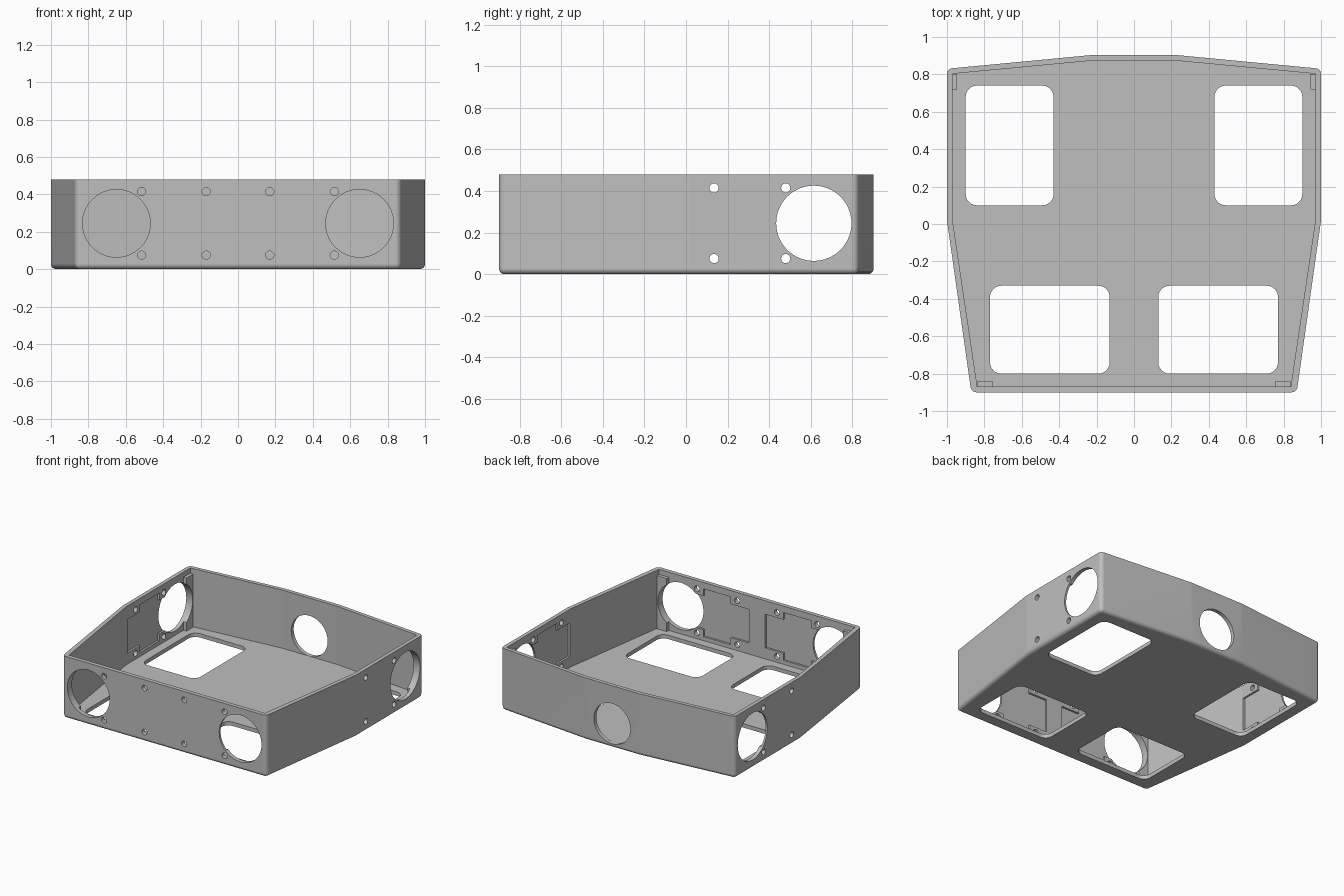
import bpy, bmesh
from mathutils import Vector, Matrix

cube = bpy.data.objects.get("Cube")
if cube:
    bpy.data.objects.remove(cube)

HEIGHT, FLOOR = 0.48, 0.03

grey = bpy.data.materials.new("light grey plastic")
grey.use_nodes = True
colour = (0.52, 0.52, 0.52, 1)
grey.diffuse_color = colour
grey.node_tree.nodes["Principled BSDF"].inputs["Base Color"].default_value = colour


def to_object(bm, name):
    bmesh.ops.recalc_face_normals(bm, faces=bm.faces)
    mesh = bpy.data.meshes.new(name)
    bm.to_mesh(mesh)
    bm.free()
    mesh.materials.append(grey)
    obj = bpy.data.objects.new(name, mesh)
    bpy.context.collection.objects.link(obj)
    return obj


def prism(name, half, z0, z1, radius=0.0):
    """Mirrored outline pulled up; radius rounds the corners and the base."""
    bm = bmesh.new()
    points = half + [(-x, y) for x, y in reversed(half)]
    base = bm.faces.new([bm.verts.new((x, y, z0)) for x, y in points])
    top = bmesh.ops.extrude_face_region(bm, geom=[base])["geom"]
    for v in top:
        if isinstance(v, bmesh.types.BMVert):
            v.co.z = z1
    bmesh.ops.recalc_face_normals(bm, faces=bm.faces)
    if radius:
        edges = []
        for e in bm.edges:
            a, b = (v.co for v in e.verts)
            upright = abs(a.z - b.z) > 0.1
            if (upright and e.calc_face_angle() > 0.5) or (a.z == z0 and b.z == z0):
                edges.append(e)
        bmesh.ops.bevel(bm, geom=edges, offset=radius, segments=5,
                        profile=0.5, affect='EDGES')
    return to_object(bm, name)


def box(name, a, b, radius=0.0):
    """Box between two corners, with optional rounded upright edges."""
    a, b = Vector(a), Vector(b)
    size = Vector(abs(d) for d in b - a)
    bm = bmesh.new()
    bmesh.ops.create_cube(bm, size=1, matrix=Matrix.Translation((a + b) / 2)
                          @ Matrix.Diagonal(size).to_4x4())
    if radius:
        upright = [e for e in bm.edges
                   if abs(e.verts[0].co.z - e.verts[1].co.z) > 0.01]
        bmesh.ops.bevel(bm, geom=upright, offset=radius, segments=6,
                        profile=0.5, affect='EDGES')
    return to_object(bm, name)


def rod(name, centre, axis, radius, length, sides=48):
    bm = bmesh.new()
    turn = Vector(axis).to_track_quat('Z', 'Y').to_matrix().to_4x4()
    bmesh.ops.create_cone(bm, cap_ends=True, segments=sides, radius1=radius,
                          radius2=radius, depth=length,
                          matrix=Matrix.Translation(centre) @ turn)
    return to_object(bm, name)


def combine(target, tool, operation='DIFFERENCE'):
    tool.hide_render = True
    mod = target.modifiers.new("combine", 'BOOLEAN')
    mod.operation, mod.solver, mod.object = operation, 'EXACT', tool
    bpy.context.view_layer.objects.active = target
    bpy.ops.object.modifier_apply(modifier=mod.name)
    bpy.data.objects.remove(tool)


# Open tray: rounded outer shell with the inside hollowed out
tray = prism("tray", [(0.87, -0.9), (1, 0.02), (1, 0.83), (0.23, 0.903)],
             0, HEIGHT, 0.028)
combine(tray, prism("hollow", [(0.838, -0.868), (0.97, 0.02), (0.97, 0.803),
                               (0.23, 0.873)], FLOOR, HEIGHT + 0.2))

# Rounded floor windows
for s in (-1, 1):
    combine(tray, box("back_window", (s * 0.43, 0.10, -0.1),
                      (s * 0.90, 0.74, 0.1), 0.06))
    combine(tray, box("front_window", (s * 0.13, -0.80, -0.1),
                      (s * 0.77, -0.33, 0.1), 0.06))

# Wall mounts: origin on the inner wall, direction along it, outward direction
mounts = []
for s in (-1, 1):
    mounts.append((Vector((s * 0.65, -0.868, 0.245)), Vector((-s, 0, 0)), Vector((0, -1, 0))))
    mounts.append((Vector((s * 0.97, 0.615, 0.245)), Vector((0, -1, 0)), Vector((s, 0, 0))))
up = Vector((0, 0, 1))

for origin, along, out in mounts:
    def at(u, n, z):
        return origin + along * u + out * n + up * z

    # Upright stop beside the opening
    combine(tray, box("stop_block", at(-0.187, -0.025, -0.225),
                      at(-0.105, 0.015, 0.195)), 'UNION')
    # Stepped shallow pocket, leaving bosses around the screw holes
    combine(tray, box("pocket", at(-0.105, -0.02, -0.13), at(0.58, 0.015, 0.13)))
    combine(tray, box("pocket_step", at(0.19, -0.02, -0.185), at(0.425, 0.015, 0.185)))
    # Large round opening and four screw holes
    combine(tray, rod("opening", at(0, 0, 0), out, 0.181, 0.15, 64))
    for u in (0.135, 0.48):
        for z in (-0.17, 0.17):
            combine(tray, rod("screw_hole", at(u, 0, z), out, 0.022, 0.15, 20))

# Round opening in the back wall
combine(tray, rod("back_opening", (0, 0.9, 0.187), (0, 1, 0), 0.156, 0.2, 64))

# Smooth rounded edges, crisp bends between the large walls
bpy.ops.object.select_all(action='DESELECT')
tray.select_set(True)
bpy.context.view_layer.objects.active = tray
bpy.ops.object.shade_smooth_by_angle(angle=0.52)
bm = bmesh.new()
bm.from_mesh(tray.data)
for e in bm.edges:
    if all(f.calc_area() > 0.02 for f in e.link_faces):
        e.smooth = False
bm.to_mesh(tray.data)
bm.free()
weighted = tray.modifiers.new("even_shading", 'WEIGHTED_NORMAL')
weighted.keep_sharp = True
